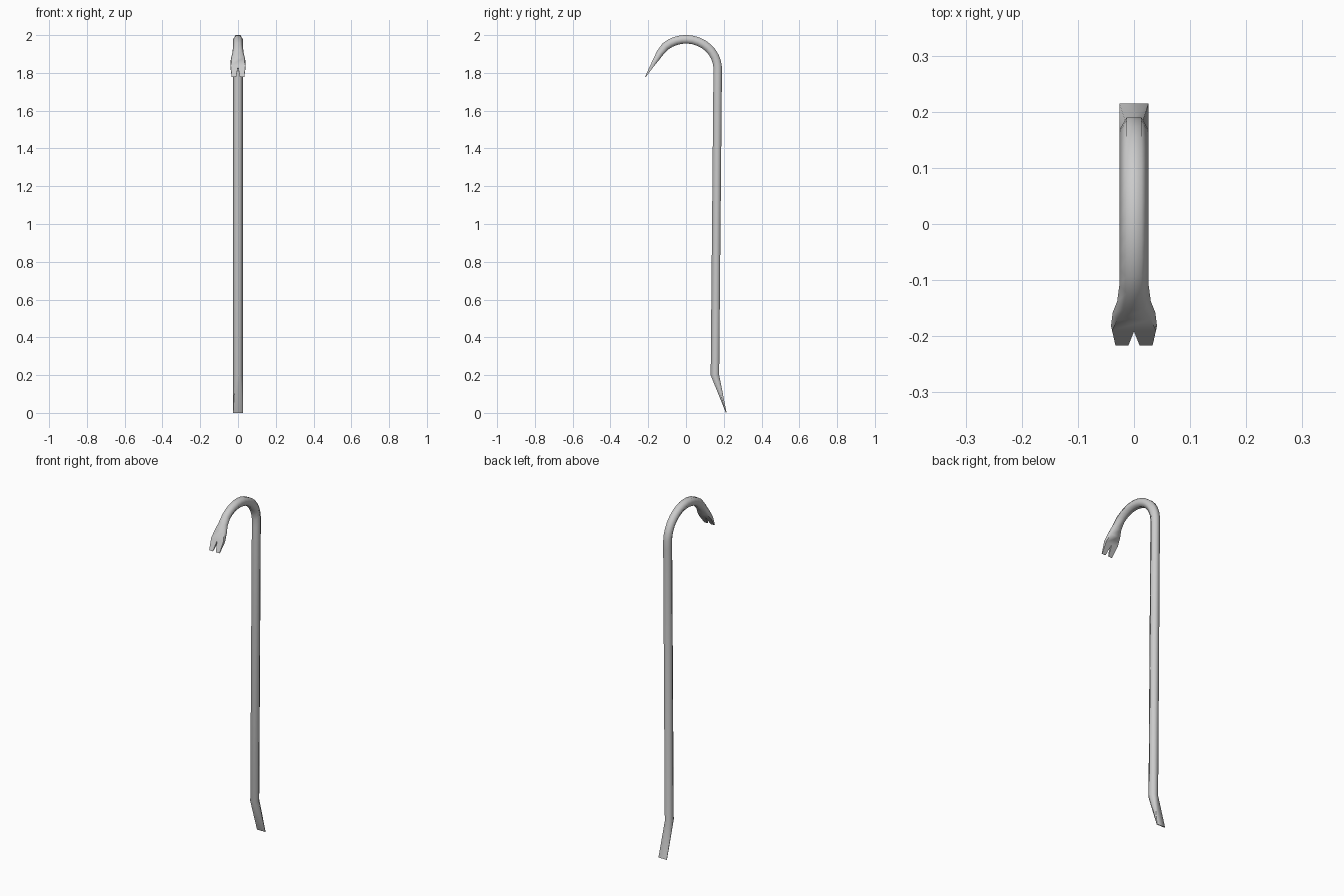
import bpy, bmesh
from math import cos, sin, radians
from mathutils import Vector

if "Cube" in bpy.data.objects:
    bpy.data.objects.remove(bpy.data.objects["Cube"])

# Stations along the bar: y, z, half width, half flat width, half thickness
R, F, T = 0.026, 0.013, 0.0225
stations = [(0.213, 0.001, R, R, 0.002),      # chisel tip
            (0.153, 0.200, R, F, T),          # chisel bend
            (0.1675, 1.78, R, F, T)]          # top of shaft
for i in range(13):                           # hook arc
    a = radians(3 + i * 127 / 12)
    stations.append((0.168 * cos(a), 1.82 + 0.158 * sin(a), R, F, T))
stations += [(-0.138, 1.905, 0.030, 0.018, 0.019),   # flared claw
             (-0.158, 1.872, 0.038, 0.030, 0.0145),
             (-0.182, 1.834, 0.041, 0.039, 0.009),
             (-0.215, 1.778, 0.033, 0.033, 0.002)]


def new_object(name, bm):
    bmesh.ops.recalc_face_normals(bm, faces=bm.faces)
    mesh = bpy.data.meshes.new(name)
    bm.to_mesh(mesh)
    bm.free()
    obj = bpy.data.objects.new(name, mesh)
    bpy.context.collection.objects.link(obj)
    return obj


# Hexagonal bar lofted through the stations
bm = bmesh.new()
rings = []
for i, (y, z, w, f, t) in enumerate(stations):
    a, b = stations[max(i - 1, 0)], stations[min(i + 1, len(stations) - 1)]
    tangent = Vector((0, b[0] - a[0], b[1] - a[1])).normalized()
    if i in (1, 2):
        tangent = Vector((0, 0, 1))
    normal = Vector((0, tangent.z, -tangent.y))
    section = [(w, 0), (f, t), (-f, t), (-w, 0), (-f, -t), (f, -t)]
    rings.append([bm.verts.new(Vector((x, y, z)) + normal * n) for x, n in section])
for r0, r1 in zip(rings, rings[1:]):
    for k in range(6):
        j = (k + 1) % 6
        bm.faces.new((r0[k], r0[j], r1[j], r1[k]))
bm.faces.new(rings[0])
bm.faces.new(rings[-1])
bar = new_object("crowbar", bm)

# V-shaped nail slot in the claw
apex, tip = Vector((0, -0.186, 1.831)), Vector((0, -0.215, 1.778))
along = tip - apex
across = Vector((0, along.z, -along.y)).normalized() * 0.05
bm = bmesh.new()
tri = [apex, apex + along * 1.5 + Vector((0.015, 0, 0)),
       apex + along * 1.5 - Vector((0.015, 0, 0))]
face = bm.faces.new([bm.verts.new(p - across) for p in tri])
ext = bmesh.ops.extrude_face_region(bm, geom=[face])
bmesh.ops.translate(bm, vec=across * 2,
                    verts=[v for v in ext["geom"] if isinstance(v, bmesh.types.BMVert)])
cutter = new_object("slot_cutter", bm)
cutter.hide_render = True

mod = bar.modifiers.new("nail_slot", 'BOOLEAN')
mod.operation = 'DIFFERENCE'
mod.solver = 'EXACT'
mod.object = cutter
bpy.context.view_layer.objects.active = bar
bar.select_set(True)
bpy.ops.object.modifier_apply(modifier=mod.name)
bpy.data.objects.remove(cutter)

# Smooth along the hexagon, crisp at the blade edges
bpy.ops.object.shade_smooth_by_angle(angle=radians(65))
